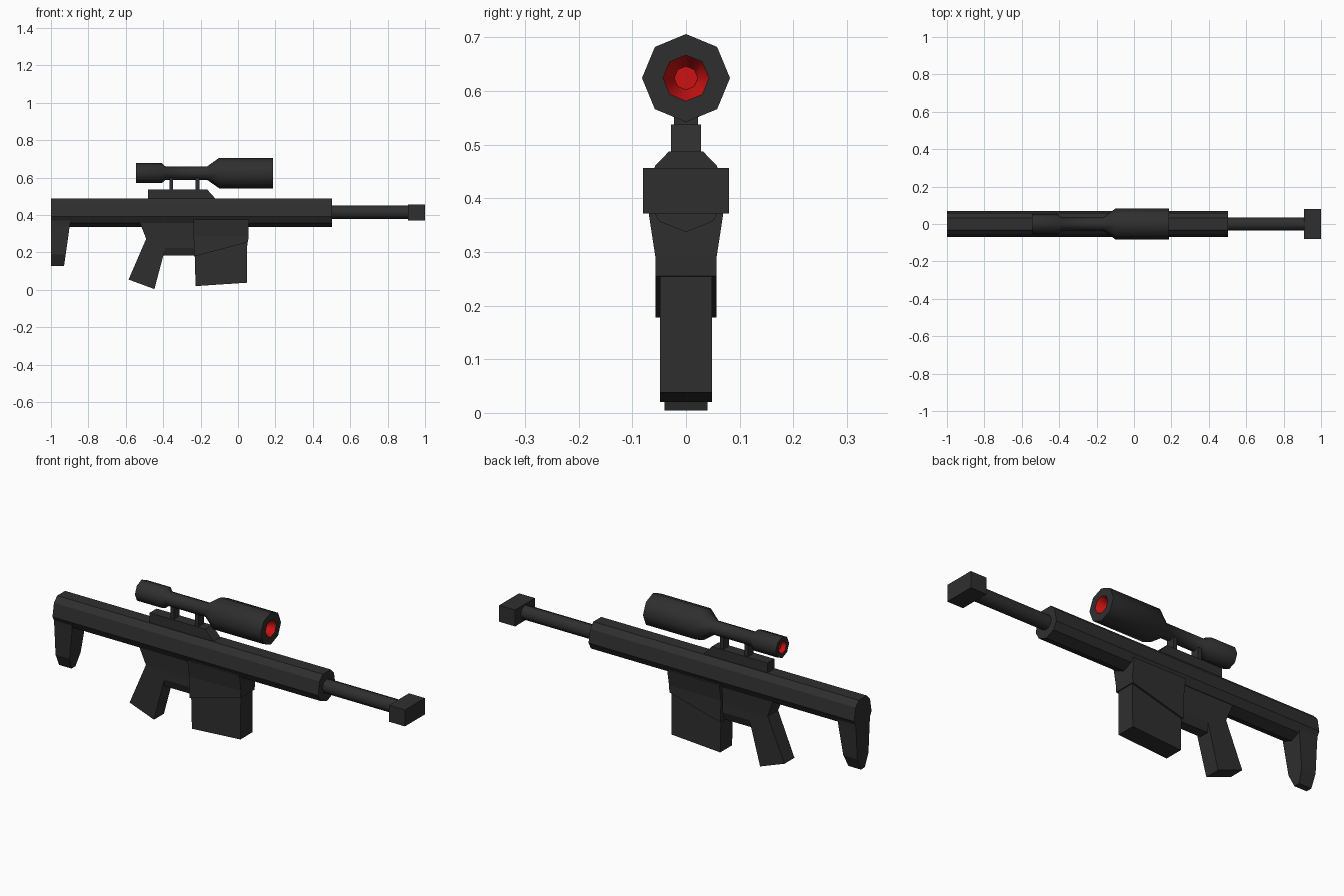
import bpy, bmesh, math

if "Cube" in bpy.data.objects:
    bpy.data.objects.remove(bpy.data.objects["Cube"])


def material(name, color):
    m = bpy.data.materials.new(name)
    m.diffuse_color = (*color, 1)
    m.use_nodes = True
    m.node_tree.nodes["Principled BSDF"].inputs["Base Color"].default_value = m.diffuse_color
    return m


GUNMETAL = material("dark_gunmetal", (0.028, 0.028, 0.028))
RED = material("lens_red", (0.6, 0.006, 0.006))


def loft(name, rings, red_rings=(), red_caps=(), smooth=None):
    """Skin a list of rings with equal point counts and cap both ends."""
    bm = bmesh.new()
    vs = [[bm.verts.new(p) for p in r] for r in rings]
    n = len(vs[0])
    for i, (a, b) in enumerate(zip(vs, vs[1:])):
        for k in range(n):
            f = bm.faces.new((a[k], a[(k + 1) % n], b[(k + 1) % n], b[k]))
            f.material_index = int(i in red_rings)
    for i, ring in enumerate((vs[0][::-1], vs[-1])):
        bm.faces.new(ring).material_index = int(i in red_caps)
    bmesh.ops.recalc_face_normals(bm, faces=bm.faces)
    me = bpy.data.meshes.new(name)
    bm.to_mesh(me)
    bm.free()
    me.materials.append(GUNMETAL)
    if red_rings or red_caps:
        me.materials.append(RED)
    ob = bpy.data.objects.new(name, me)
    bpy.context.collection.objects.link(ob)
    if smooth:
        bpy.context.view_layer.objects.active = ob
        ob.select_set(True)
        bpy.ops.object.shade_smooth_by_angle(angle=math.radians(smooth))
        ob.select_set(False)
    return ob


def slab(name, sections):
    """Stack of rectangles: (rear x, rear z, front x, front z, half width)."""
    return loft(name, [[(x0, -w, z0), (x1, -w, z1), (x1, w, z1), (x0, w, z0)]
                       for x0, z0, x1, z1, w in sections])


def box(name, x0, x1, w, z0, z1):
    return slab(name, [(x0, z0, x1, z0, w), (x0, z1, x1, z1, w)])


def circle(x, r, z, n=8):
    return [(x, r * math.sin(k * math.tau / n), z + r * math.cos(k * math.tau / n))
            for k in range(n)]


# Receiver: faceted section run along x
half = [(0.032, 0.487), (0.058, 0.46), (0.070, 0.393), (0.050, 0.357)]
section = half + [(0, 0.337)] + [(-y, z) for y, z in reversed(half)]
loft("receiver", [[(x, y, z) for y, z in section] for x in (-1, 0.502)])

# Stock
slab("stock", [(-1, 0.41, -0.893, 0.41, 0.062), (-1, 0.34, -0.9, 0.34, 0.055),
               (-1, 0.19, -0.921, 0.19, 0.045), (-1, 0.127, -0.93, 0.127, 0.016)])

# Barrel and muzzle brake
loft("barrel", [circle(x, 0.036, 0.415) for x in (0.48, 0.93)], smooth=50)
box("muzzle_brake", 0.91, 1.0, 0.08, 0.372, 0.456)

# Magazine well with slanted lower edge, and magazine
slab("magazine_well", [(-0.237, 0.375, 0.058, 0.375, 0.07),
                       (-0.237, 0.29, 0.056, 0.29, 0.057),
                       (-0.235, 0.178, 0.054, 0.255, 0.057)])
slab("magazine", [(-0.232, 0.22, 0.05, 0.28, 0.048),
                  (-0.227, 0.02, 0.047, 0.038, 0.048)])

# Grip, its frame and the rounded trigger housing
slab("grip_frame", [(-0.525, 0.36, -0.22, 0.36, 0.048),
                    (-0.49, 0.27, -0.22, 0.27, 0.042)])
slab("grip", [(-0.49, 0.275, -0.375, 0.275, 0.042),
              (-0.585, 0.055, -0.447, 0.004, 0.04)])
housing = [(0.042, 0.28), (0.042, 0.225), (0.025, 0.19), (-0.025, 0.19 - 0.007),
           (-0.042, 0.225), (-0.042, 0.28)]
housing[2] = (0.025, 0.183)
loft("trigger_housing", [[(x, y, z) for y, z in housing] for x in (-0.41, -0.22)])

# Scope rail and mounts
slab("scope_rail", [(-0.48, 0.47, -0.105, 0.47, 0.028),
                    (-0.48, 0.537, -0.165, 0.537, 0.028)])
for i, x in enumerate((-0.357, -0.217)):
    box(f"scope_mount_{i + 1}", x - 0.01, x + 0.01, 0.022, 0.53, 0.605)

# Scope with red recessed lenses at both ends
profile = [(-0.525, 0.02), (-0.545, 0.032), (-0.545, 0.054), (-0.408, 0.054),
           (-0.388, 0.036), (-0.165, 0.036), (-0.1, 0.082), (0.186, 0.082),
           (0.186, 0.043), (0.14, 0.022)]
loft("scope", [circle(x, r, 0.624) for x, r in profile],
     red_rings=(0, 8), red_caps=(0, 1), smooth=50)
